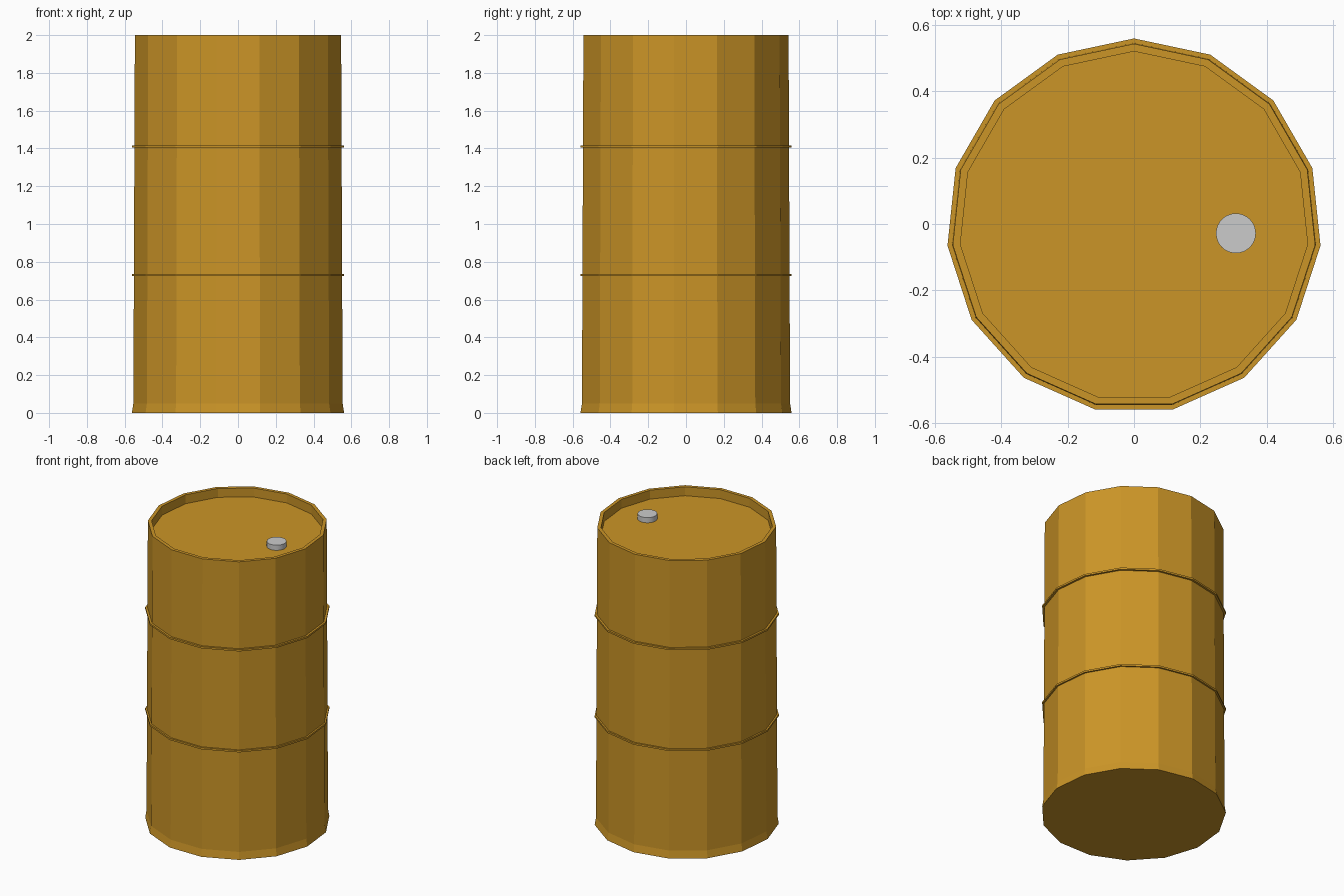
import bpy, bmesh
from math import pi, cos, sin

if "Cube" in bpy.data.objects:
    bpy.data.objects.remove(bpy.data.objects["Cube"])

SIDES = 15
CY = -0.006  # offset that centres the odd-sided outline

paint = bpy.data.materials.new("ochre_paint")
paint.diffuse_color = (0.60, 0.30, 0.02, 1)
paint.use_nodes = True
paint.node_tree.nodes["Principled BSDF"].inputs["Base Color"].default_value = paint.diffuse_color


def lathe(name, profile, closed=False, mat=None):
    """Turn a (radius, z) profile into a flat-sided solid; open ends get capped."""
    bm = bmesh.new()
    rings = []
    for r, z in profile:
        angles = [pi / 2 + 2 * pi * k / SIDES for k in range(SIDES)]
        rings.append([bm.verts.new((r * cos(a), CY + r * sin(a), z)) for a in angles])
    pairs = list(zip(rings, rings[1:]))
    if closed:
        pairs.append((rings[-1], rings[0]))
    for a, b in pairs:
        for k in range(SIDES):
            n = (k + 1) % SIDES
            bm.faces.new((a[k], a[n], b[n], b[k]))
    if not closed:
        bm.faces.new(rings[0])
        bm.faces.new(rings[-1])
    bmesh.ops.recalc_face_normals(bm, faces=bm.faces)
    mesh = bpy.data.meshes.new(name)
    bm.to_mesh(mesh)
    bm.free()
    obj = bpy.data.objects.new(name, mesh)
    bpy.context.collection.objects.link(obj)
    if mat:
        mesh.materials.append(mat)
    return obj


# Barrel body: flared foot, slightly tapered wall, rim and recessed lid
lathe("barrel_body", [(0.565, 0), (0.557, 0.05), (0.549, 2.0),
                      (0.526, 2.0), (0.526, 1.94)], mat=paint)

# Two thin hoops around the wall
for name, z in (("lower_hoop", 0.73), ("upper_hoop", 1.41)):
    lathe(name, [(0.535, z - 0.006), (0.565, z - 0.006),
                 (0.565, z + 0.006), (0.535, z + 0.006)], closed=True, mat=paint)

# Filler cap on the lid
bpy.ops.mesh.primitive_cylinder_add(vertices=32, radius=0.06, depth=0.045,
                                    location=(0.307, -0.028, 1.9525))
cap = bpy.context.object
cap.name = "filler_cap"
bpy.ops.object.shade_smooth_by_angle()
